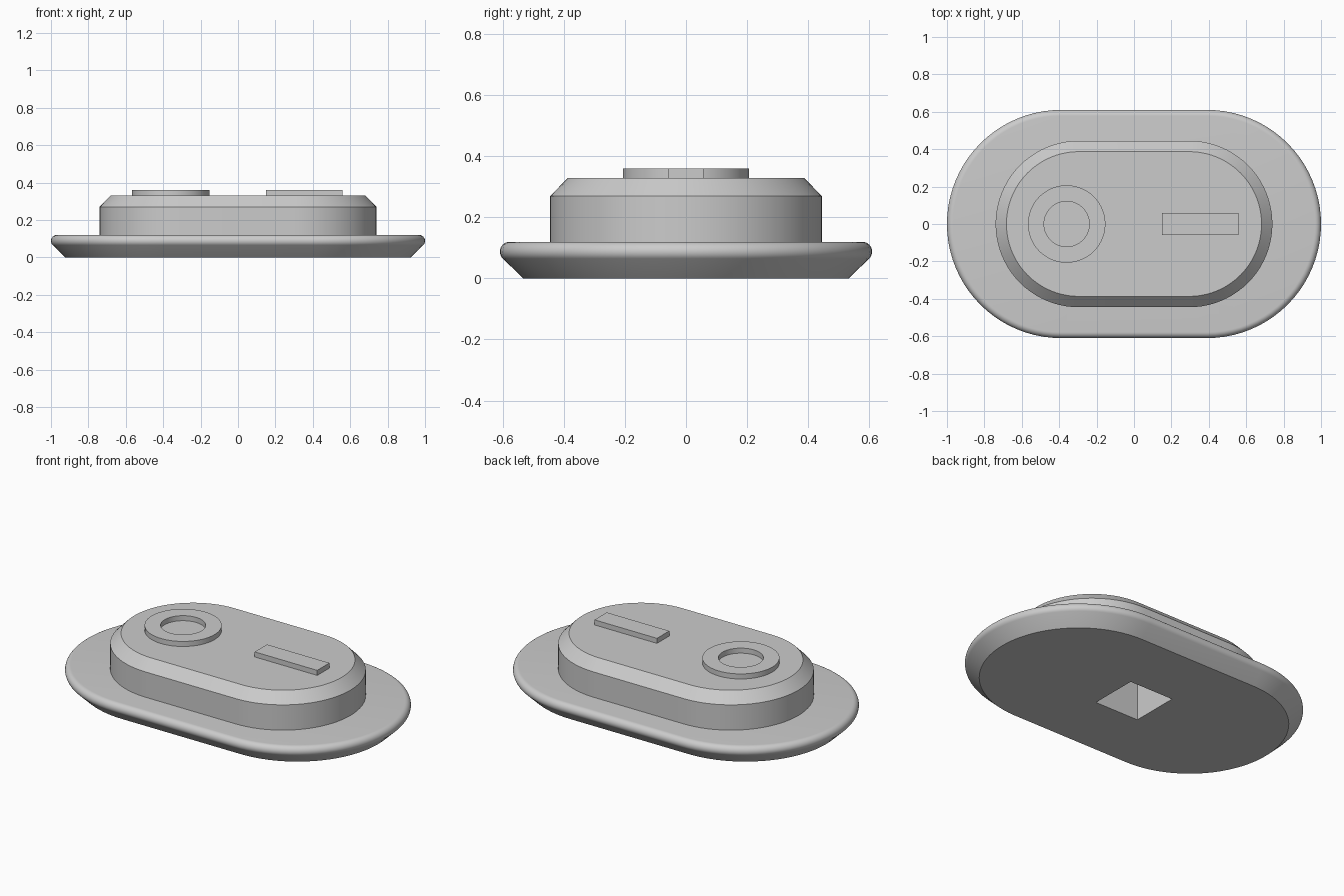
import bpy, bmesh
from math import pi, sin, cos, radians

old = bpy.data.objects.get("Cube")
if old:
    bpy.data.objects.remove(old, do_unlink=True)

grey = bpy.data.materials.new("plain grey")
grey.use_nodes = True
colour = (0.6, 0.6, 0.6, 1)
grey.diffuse_color = colour
grey.node_tree.nodes["Principled BSDF"].inputs["Base Color"].default_value = colour


def finish(name, bm):
    """Turn a bmesh into a grey object with smooth curves and sharp edges."""
    bmesh.ops.recalc_face_normals(bm, faces=bm.faces)
    mesh = bpy.data.meshes.new(name)
    bm.to_mesh(mesh)
    bm.free()
    mesh.materials.append(grey)
    obj = bpy.data.objects.new(name, mesh)
    bpy.context.collection.objects.link(obj)
    return obj


def select(obj):
    bpy.ops.object.select_all(action='DESELECT')
    obj.select_set(True)
    bpy.context.view_layer.objects.active = obj


def smooth(obj):
    select(obj)
    bpy.ops.object.shade_smooth_by_angle(angle=radians(30))


def loft(name, straight, profile, steps=40, closed=False, x=0):
    """Sweep (radius, z) points around a stadium; straight = 0 gives a circle."""
    bm = bmesh.new()
    rings = []
    for r, z in profile:
        ring = []
        for side in (1, -1):
            for i in range(steps + 1 if straight else steps):
                a = pi * i / steps - side * pi / 2
                ring.append(bm.verts.new((x + side * straight + r * cos(a), r * sin(a), z)))
        rings.append(ring)
    pairs = list(zip(rings, rings[1:]))
    if closed:
        pairs.append((rings[-1], rings[0]))
    else:
        bm.faces.new(rings[0])
        bm.faces.new(rings[-1])
    for low, high in pairs:
        for i in range(len(low)):
            j = (i + 1) % len(low)
            bm.faces.new((low[i], low[j], high[j], high[i]))
    return finish(name, bm)


def box(name, centre, size):
    bm = bmesh.new()
    bmesh.ops.create_cube(bm, size=1)
    bmesh.ops.scale(bm, vec=size, verts=bm.verts)
    bmesh.ops.translate(bm, vec=centre, verts=bm.verts)
    return finish(name, bm)


# Base plate: sloped underside running into a rounded rim
rim = 0.032
arc = [radians(-45 + 135 * i / 12) for i in range(13)]
base_profile = [(0.533, 0)] + [(0.578 + rim * cos(a), 0.088 + rim * sin(a)) for a in arc]
base = loft("base_plate", 0.39, base_profile)

# Raised body with a chamfered top edge
body = loft("body", 0.295, [(0.445, 0.12), (0.445, 0.27), (0.387, 0.33)])

# Square pocket in the underside
cutter = box("pocket_cutter", (0, 0, 0.1), (0.29, 0.29, 0.36))
cutter.hide_render = True
for part in (base, body):
    cut = part.modifiers.new("pocket", 'BOOLEAN')
    cut.object = cutter
    cut.operation = 'DIFFERENCE'
    cut.solver = 'EXACT'
    select(part)
    bpy.ops.object.modifier_apply(modifier=cut.name)
bpy.data.objects.remove(cutter, do_unlink=True)

# Ring and bar on the top
ring = loft("top_ring", 0, [(0.207, 0.33), (0.207, 0.36), (0.121, 0.36), (0.121, 0.33)],
            closed=True, x=-0.36)
bar = box("top_bar", (0.355, 0, 0.345), (0.41, 0.115, 0.03))

for part in (base, body, ring):
    smooth(part)
